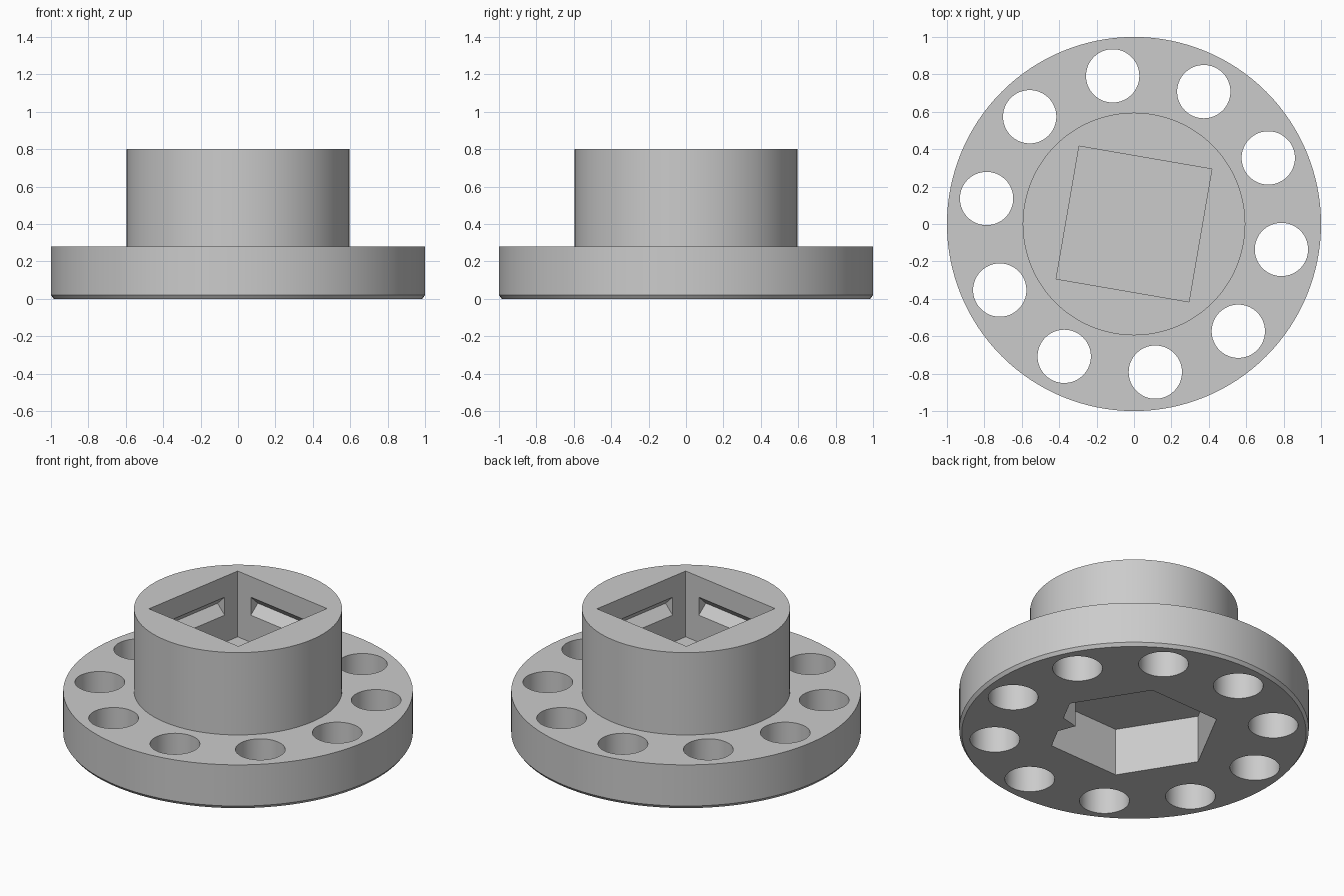
import bpy, bmesh
from math import radians, cos, sin
from mathutils import Matrix

cube = bpy.data.objects.get("Cube")
if cube:
    bpy.data.objects.remove(cube, do_unlink=True)

TURN = -9.8          # rotation of hole ring and square socket, degrees


def polar(r, angle):
    return (r * cos(radians(angle)), r * sin(radians(angle)))


def polygon(r, sides, start=0):
    return [polar(r, start + 360 * i / sides) for i in range(sides)]


def loft(name, rings, matrix=Matrix()):
    """Closed solid through (points, height) rings."""
    bm = bmesh.new()
    loops = [[bm.verts.new((x, y, z)) for x, y in pts] for pts, z in rings]
    n = len(loops[0])
    for low, high in zip(loops, loops[1:]):
        for i in range(n):
            j = (i + 1) % n
            bm.faces.new((low[i], low[j], high[j], high[i]))
    bm.faces.new(loops[0][::-1])
    bm.faces.new(loops[-1])
    bmesh.ops.recalc_face_normals(bm, faces=bm.faces)
    bm.transform(matrix)
    mesh = bpy.data.meshes.new(name)
    bm.to_mesh(mesh)
    bm.free()
    obj = bpy.data.objects.new(name, mesh)
    bpy.context.collection.objects.link(obj)
    return obj


def cut(body, cutter):
    cutter.hide_render = True
    mod = body.modifiers.new(cutter.name, 'BOOLEAN')
    mod.operation = 'DIFFERENCE'
    mod.solver = 'EXACT'
    mod.object = cutter
    bpy.context.view_layer.objects.active = body
    bpy.ops.object.modifier_apply(modifier=mod.name)
    bpy.data.objects.remove(cutter, do_unlink=True)


# Flange with chamfered lower rim, and raised hub
outline = [(0.985, 0), (1, 0.02), (1, 0.28), (0.595, 0.28), (0.595, 0.8)]
body = loft("flanged_hub", [(polygon(r, 128), z) for r, z in outline])

# Ring of through holes
for i in range(10):
    x, y = polar(0.8, TURN + 36 * i)
    circle = [(x + u, y + v) for u, v in polygon(0.1425, 64)]
    cut(body, loft("hole_cutter", [(circle, -0.1), (circle, 0.4)]))

# Square socket from the top
half = 0.36
square = polygon(half * 2 ** 0.5, 4, TURN + 45)
cut(body, loft("square_cutter", [(square, 0.385), (square, 1)]))

# V-shaped detent groove in each socket wall
groove = [(half + 0.057, 0.613), (half - 0.05, 0.72), (half - 0.05, 0.506)]
for i in range(4):
    place = Matrix.Rotation(radians(TURN + 90 * i), 4, 'Z') @ Matrix.Rotation(radians(90), 4, 'X')
    cut(body, loft("groove_cutter", [(groove, -0.254), (groove, 0.254)], place))

# Hexagonal socket from below, with a pointed key on one flat
hexagon = polygon(0.495, 6, 2.2)
key = [polar(0.4354, -37.8), polar(0.343, -27.8), polar(0.4354, -17.8)]
keyed = hexagon + key
cut(body, loft("hex_cutter", [(keyed, -0.1), (keyed, 0.3)]))

# Plain grey finish
grey = bpy.data.materials.new("plain_grey")
grey.use_nodes = True
colour = (0.6, 0.6, 0.6, 1)
grey.diffuse_color = colour
grey.node_tree.nodes["Principled BSDF"].inputs["Base Color"].default_value = colour
body.data.materials.clear()
body.data.materials.append(grey)

bpy.ops.object.select_all(action='DESELECT')
body.select_set(True)
bpy.context.view_layer.objects.active = body
bpy.ops.object.shade_smooth_by_angle(angle=radians(30))
